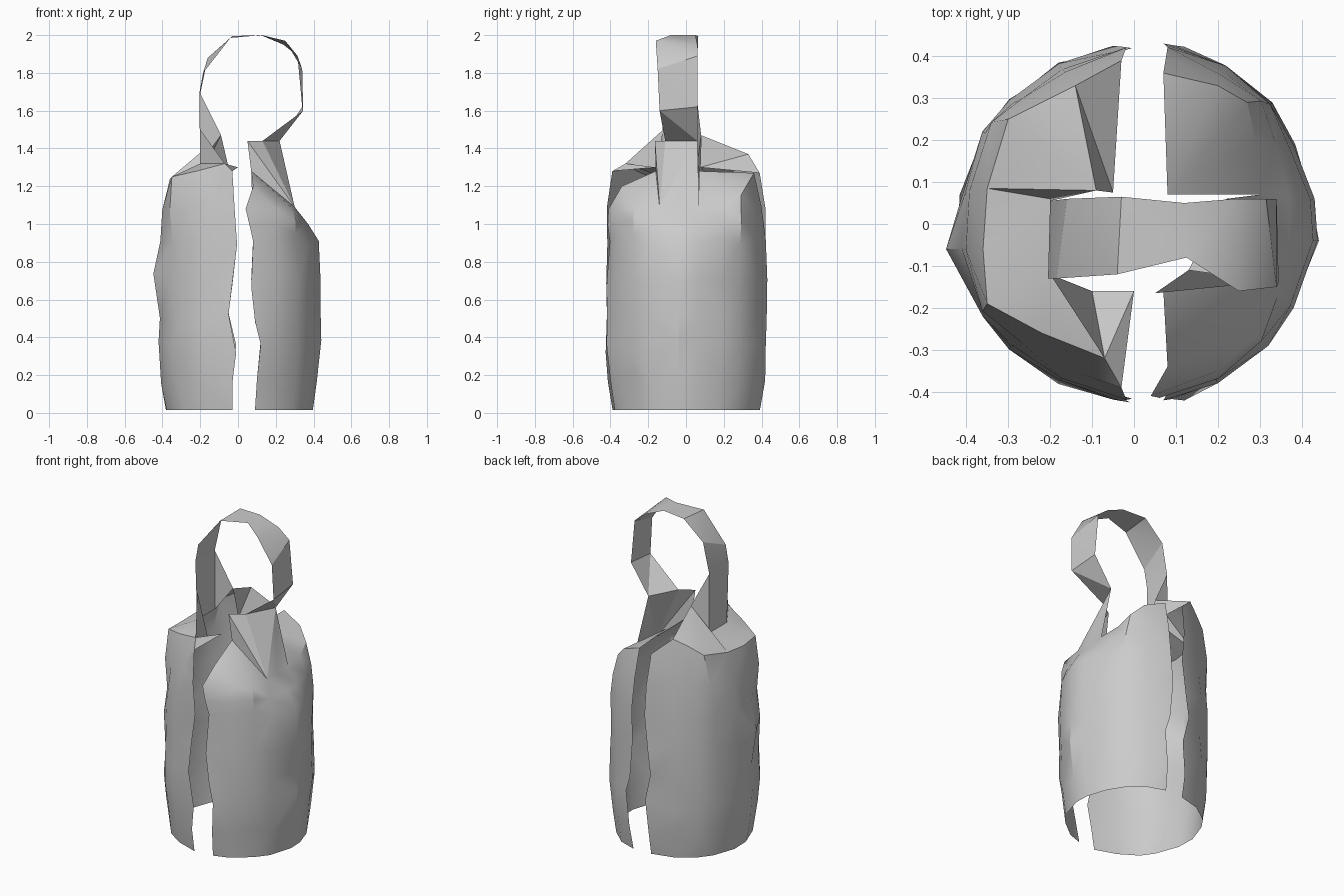
import bpy
import bmesh
import random
from mathutils import Vector

random.seed(4)
cube = bpy.data.objects.get("Cube")
if cube:
    bpy.data.objects.remove(cube, do_unlink=True)

mat = bpy.data.materials.new("light_grey")
mat.use_nodes = True
GREY = (0.6, 0.6, 0.6, 1)
mat.diffuse_color = GREY
mat.node_tree.nodes["Principled BSDF"].inputs["Base Color"].default_value = GREY


def build(name, faces):
    """Make one welded, smooth-by-angle object from polygons of points."""
    bm = bmesh.new()
    for points in faces:
        bm.faces.new([bm.verts.new(p) for p in points])
    bmesh.ops.remove_doubles(bm, verts=bm.verts[:], dist=0.001)
    bmesh.ops.triangulate(bm, faces=bm.faces[:])
    bmesh.ops.recalc_face_normals(bm, faces=bm.faces[:])
    # Open sheets: make the majority of faces look away from the axis
    if sum(f.normal.dot(f.calc_center_median() - Vector((0.07, 0, 0.7))) * f.calc_area()
           for f in bm.faces) < 0:
        bmesh.ops.reverse_faces(bm, faces=bm.faces[:])
    mesh = bpy.data.meshes.new(name)
    bm.to_mesh(mesh)
    bm.free()
    mesh.materials.append(mat)
    obj = bpy.data.objects.new(name, mesh)
    bpy.context.collection.objects.link(obj)
    bpy.ops.object.select_all(action="DESELECT")
    obj.select_set(True)
    bpy.context.view_layer.objects.active = obj
    bpy.ops.object.shade_smooth_by_angle(angle=0.45)


def strips(rows):
    """Quads between neighbouring rows of points."""
    return [(a[i], a[i + 1], b[i + 1], b[i])
            for a, b in zip(rows, rows[1:]) for i in range(len(a) - 1)]


HEIGHTS = (0.015, 0.18, 0.35, 0.52, 0.7, 0.92)
GIRTH = (0.92, 0.97, 1, 0.99, 1, 0.98)


def wall(outline, rim, edge, bulge, bump=None):
    """Curved half wall from hem to rim, with dents and wavy gap edges."""
    rows = []
    for k, (z, g) in enumerate(zip(HEIGHTS, GIRTH)):
        row = []
        for x, y in outline:
            dent = g * random.uniform(0.975, 1.005)
            lift = random.uniform(-0.04, 0.04) if k else 0
            row.append(Vector((x * dent, y * dent, z + lift)))
        row[0].x = row[-1].x = edge[k]
        if bump and z == 0.7:
            row[bump].x *= 1.07
        rows.append(row)
    middle = [a.lerp(Vector(b), 0.5) for a, b in zip(rows[-1], rim)]
    for p in middle:
        p.x *= bulge
        p.y *= bulge
    rows += [middle, [Vector(p) for p in rim]]
    return strips(rows)


# Right half: wall and raised shoulder
dip, peak = (-0.1, -0.16, 1.26), (-0.09, 0.08, 1.47)
tip_f, tip_b = (0, -0.16, 1.3), (-0.05, 0.075, 1.3)
base_f, base_b = (-0.2, -0.12, 1.32), (-0.2, 0.06, 1.32)
strap_f, strap_b = (-0.2, -0.12, 1.5), (-0.2, 0.055, 1.69)
r_rim = [(-0.03, -0.39, 1.28), (-0.07, -0.32, 1.32), (-0.22, -0.26, 1.28),
         (-0.35, -0.19, 1.25), (-0.36, -0.06, 1.24), (-0.35, 0.085, 1.25),
         (-0.3, 0.25, 1.28), (-0.22, 0.29, 1.33), (-0.14, 0.33, 1.37),
         (-0.03, 0.39, 1.27)]
r_out = [(-0.01, -0.43), (-0.18, -0.38), (-0.3, -0.3), (-0.36, -0.22), (-0.42, -0.06),
         (-0.42, 0.07), (-0.36, 0.22), (-0.3, 0.3), (-0.18, 0.385), (-0.01, 0.43)]
r_edge = (-0.03, -0.03, -0.01, -0.05, -0.03, -0.005)
build("right_half", wall(r_out, r_rim, r_edge, 1.04, 4) + [
    (r_rim[1], r_rim[2], r_rim[3], base_f),
    (r_rim[3], r_rim[4], r_rim[5], base_b, base_f),
    (r_rim[1], base_f, strap_f),
    (r_rim[1], strap_f, dip),
    (r_rim[1], dip, tip_f),
    (r_rim[0], r_rim[1], tip_f),
    (r_rim[5], r_rim[6], peak),
    (r_rim[6], r_rim[7], r_rim[8], peak),
    (peak, r_rim[8], r_rim[9], tip_b),
    (r_rim[5], peak, base_b),
    (base_b, peak, strap_b),
])

# Left half: wall with sloping shoulders either side of the strap
l_rim = [(0.04, -0.41, 1.08), (0.2, -0.35, 1.08), (0.29, -0.27, 1.08),
         (0.3, -0.14, 1.09), (0.3, -0.04, 1.09), (0.3, 0.07, 1.09),
         (0.29, 0.2, 1.1), (0.27, 0.29, 1.15), (0.2, 0.33, 1.22), (0.07, 0.36, 1.27)]
l_out = [(0.08, -0.42), (0.2, -0.38), (0.32, -0.29), (0.38, -0.2), (0.44, -0.04),
         (0.43, 0.06), (0.385, 0.19), (0.33, 0.29), (0.22, 0.38), (0.08, 0.43)]
l_edge = (0.09, 0.1, 0.12, 0.09, 0.07, 0.08)
neck_f, neck_b = (0.07, -0.16, 1.28), (0.08, 0.07, 1.28)
collar = (0.08, -0.34, 1.2)
hook_f, hook_m, hook_b = (0.05, -0.165, 1.44), (0.13, -0.11, 1.44), (0.22, 0.06, 1.44)
build("left_half", wall(l_out, l_rim, l_edge, 1.02) + [
    (l_rim[0], l_rim[1], collar),
    (collar, l_rim[1], l_rim[2], l_rim[3], neck_f),
    (neck_b, l_rim[5], l_rim[6], l_rim[7]),
    (neck_b, l_rim[7], l_rim[8], l_rim[9]),
    (hook_f, hook_m, l_rim[3]),
    (hook_m, hook_b, l_rim[3]),
    (hook_b, l_rim[5], l_rim[4], l_rim[3]),
    (hook_f, l_rim[3], neck_f),
])

# Strap loop: front and back point at each fold along the band
loop = [(base_f, base_b),
        ((-0.205, -0.13, 1.69), strap_b),
        ((-0.185, -0.13, 1.8), (-0.16, 0.06, 1.88)),
        ((-0.04, -0.12, 1.985), (-0.03, 0.065, 1.995)),
        ((0.125, -0.08, 2), (0.12, 0.05, 2)),
        ((0.25, -0.16, 1.97), (0.24, 0.06, 1.95)),
        ((0.34, -0.15, 1.82), (0.315, 0.06, 1.89)),
        ((0.345, -0.14, 1.6), (0.34, 0.06, 1.62)),
        (hook_m, hook_b)]
build("strap_loop", strips(loop))
